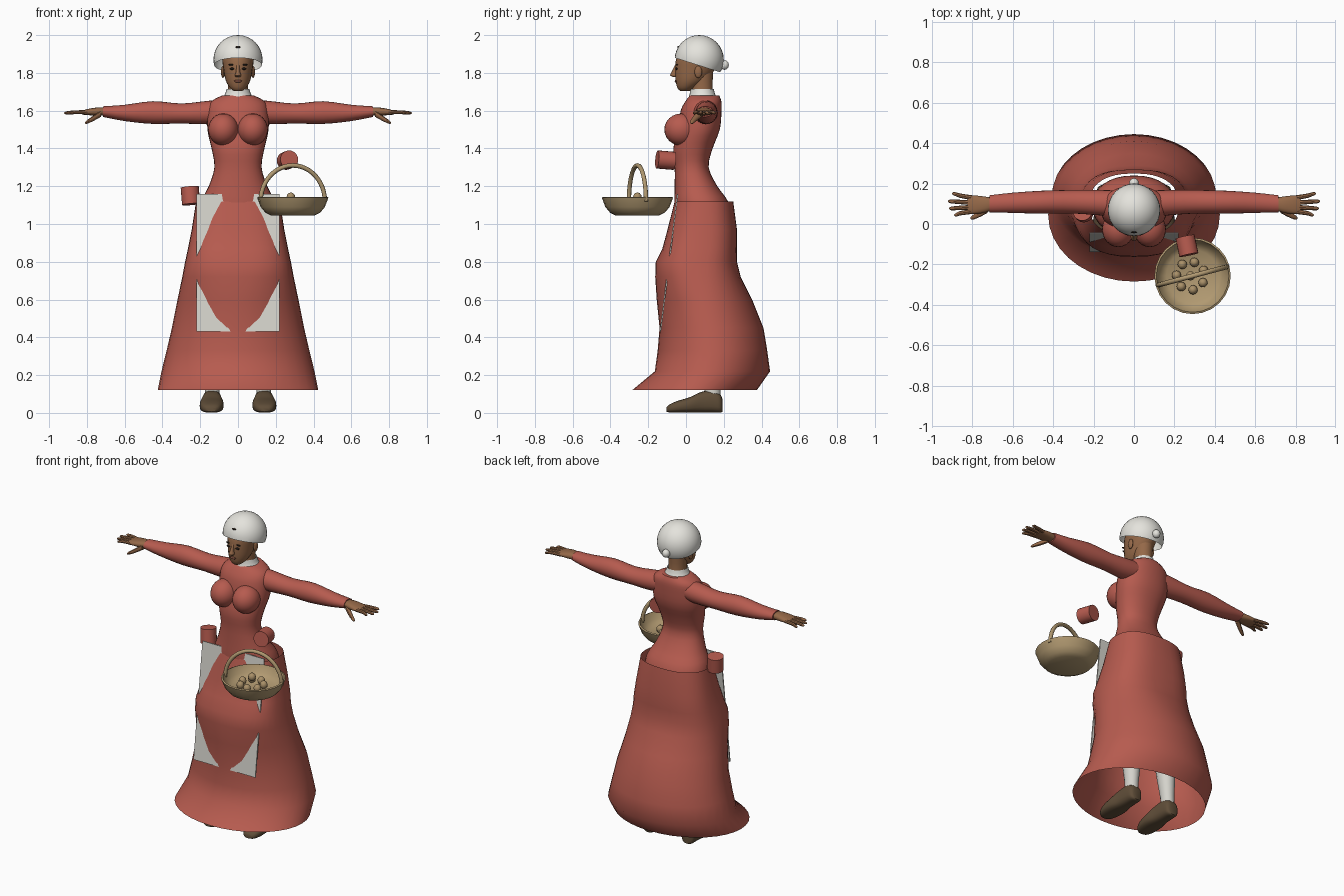
import bpy, bmesh, math
from mathutils import Vector

if "Cube" in bpy.data.objects:
    bpy.data.objects.remove(bpy.data.objects["Cube"], do_unlink=True)


def material(name, *rgb):
    m = bpy.data.materials.new(name)
    m.use_nodes = True
    m.diffuse_color = (*rgb, 1)
    m.node_tree.nodes["Principled BSDF"].inputs["Base Color"].default_value = (*rgb, 1)
    return m


red = material("red cloth", .47, .105, .078)
white = material("white linen", .78, .77, .72)
grey = material("pale apron", .66, .65, .6)
skin = material("brown skin", .3, .14, .065)
lip = material("dark lips", .2, .07, .045)
dark = material("near black", .02, .014, .01)
leather = material("shoe leather", .115, .075, .04)
straw = material("straw", .44, .32, .165)
egg = material("tan egg", .4, .28, .14)


def finish(bm, name, mat, mirror=False, angle=40):
    """Turn a bmesh into a smooth shaded object, mirrored across x if wanted."""
    bmesh.ops.recalc_face_normals(bm, faces=bm.faces)
    mesh = bpy.data.meshes.new(name)
    bm.to_mesh(mesh)
    bm.free()
    mesh.materials.append(mat)
    mesh.shade_smooth()
    mesh.set_sharp_from_angle(angle=math.radians(angle))
    obj = bpy.data.objects.new(name, mesh)
    bpy.context.collection.objects.link(obj)
    if mirror:
        obj.modifiers.new("Mirror", 'MIRROR').use_mirror_merge = False
    return obj


def spline(rings, steps):
    """Catmull-Rom resampling of a list of ring tuples."""
    out = []
    for i in range(len(rings) - 1):
        a, b, c, d = (rings[max(0, min(len(rings) - 1, i + k))] for k in (-1, 0, 1, 2))
        for s in range(steps):
            t = s / steps
            out.append([q + t / 2 * (r - p + t * (2 * p - 5 * q + 4 * r - w + t * (3 * (q - r) + w - p)))
                        for p, q, r, w in zip(a, b, c, d)])
    return out + [rings[-1]]


def loft(name, rings, mat, axis='z', n=2, segs=24, steps=3, caps=True, mirror=False, angle=40):
    """Skin superellipse rings (position, centre u, centre v, radius u, radius v[, power])."""
    bm = bmesh.new()
    loops = []
    for ring in spline(rings, steps):
        t, u, v, ru, rv = ring[:5]
        power = 2 / (ring[5] if len(ring) > 5 else n)
        loop = []
        for k in range(segs):
            a = math.tau * k / segs
            c, s = math.cos(a), math.sin(a)
            p = u + ru * math.copysign(abs(c) ** power, c)
            q = v + rv * math.copysign(abs(s) ** power, s)
            loop.append(bm.verts.new({'x': (t, p, q), 'y': (p, t, q), 'z': (p, q, t)}[axis]))
        loops.append(loop)
    for low, high in zip(loops, loops[1:]):
        for k in range(segs):
            j = (k + 1) % segs
            bm.faces.new((low[k], low[j], high[j], high[k]))
    if caps:
        bm.faces.new(loops[0])
        bm.faces.new(loops[-1])
    return finish(bm, name, mat, mirror, angle)


def ball(name, centre, radii, mat, mirror=False, cut=None, segs=16):
    """Ellipsoid, optionally cut by a plane given as (point, normal)."""
    bm = bmesh.new()
    bmesh.ops.create_uvsphere(bm, u_segments=segs, v_segments=segs // 2, radius=1)
    bmesh.ops.scale(bm, vec=radii, verts=bm.verts)
    bmesh.ops.translate(bm, vec=centre, verts=bm.verts)
    if cut:
        bmesh.ops.bisect_plane(bm, geom=bm.verts[:] + bm.edges[:] + bm.faces[:],
                               plane_co=cut[0], plane_no=Vector(cut[1]).normalized(), clear_inner=True)
    return finish(bm, name, mat, mirror)


# Skirt: open tube given by height, half width, front, back, power
skirt = [(.12, .425, -.285, .375, 2), (.22, .405, -.165, .445, 2), (.33, .378, -.15, .43, 2),
         (.45, .35, -.14, .41, 2), (.6, .32, -.155, .35, 2), (.72, .295, -.163, .29, 2.4),
         (.8, .28, -.16, .27, 2.6), (.87, .265, -.125, .27, 2.7), (.97, .245, -.098, .27, 2.6),
         (1.12, .222, -.06, .25, 2.4)]
loft("skirt", [(z, 0, (f + b) / 2, w, (b - f) / 2, n) for z, w, f, b, n in skirt],
     red, segs=36, steps=1, caps=False, angle=60)

# Apron: flat leaning panel partly sunk in the skirt
bpy.ops.mesh.primitive_cube_add(size=1, location=(0, -.09, .795), rotation=(-.124, 0, 0))
apron = bpy.context.object
apron.name = "apron"
apron.scale = (.44, .007, .735)
apron.data.materials.append(grey)

# Bodice, bust and sleeves
loft("bodice", [(.8, 0, .08, .1, .08), (.9, 0, .08, .19, .14), (1.02, 0, .09, .205, .15),
                (1.12, 0, .08, .195, .142), (1.2, 0, .053, .155, .113), (1.3, 0, .03, .125, .09),
                (1.4, 0, .037, .14, .104), (1.5, 0, .067, .162, .112), (1.6, 0, .08, .16, .108),
                (1.65, 0, .092, .14, .095), (1.68, 0, .098, .085, .078)], red, n=2.2, segs=32)
ball("bust", (.078, -.025, 1.5), (.08, .09, .085), red, mirror=True, segs=24)
loft("sleeve", [(.06, .1, 1.6, .065, .06), (.16, .105, 1.59, .063, .062), (.3, .11, 1.585, .058, .053),
                (.45, .108, 1.59, .057, .06), (.6, .105, 1.588, .05, .043), (.715, .1, 1.595, .042, .028)],
     red, axis='x', mirror=True)

# Hands
loft("hand", [(.69, .1, 1.595, .028, .02), (.74, .096, 1.595, .04, .022),
              (.79, .095, 1.593, .046, .017), (.825, .095, 1.59, .043, .011)],
     skin, axis='x', n=2.4, segs=16, mirror=True)
for i, (tip, base_y, tip_y) in enumerate([(.9, .13, .15), (.92, .106, .112), (.915, .083, .077), (.89, .062, .045)]):
    loft("finger_%d" % (i + 1), [(.8, base_y, 1.591, .012, .011), (.86, (base_y + tip_y) / 2, 1.592, .011, .01),
                                 (tip - .01, tip_y, 1.588, .009, .008), (tip, tip_y, 1.587, .003, .003)],
         skin, axis='x', segs=8, steps=2, mirror=True)
loft("thumb", [(.725, .075, 1.585, .02, .018), (.765, .05, 1.56, .016, .015), (.8, .032, 1.54, .011, .01),
               (.81, .03, 1.535, .003, .003)], skin, axis='x', segs=10, mirror=True)

# Neck, collar and head
loft("neck", [(1.64, 0, .09, .06, .065), (1.72, 0, .085, .053, .056), (1.82, 0, .085, .055, .06)], skin)
loft("collar", [(1.66, 0, .09, .088, .08), (1.685, 0, .087, .07, .068), (1.715, 0, .085, .06, .062)],
     white, caps=False)
loft("head", [(1.703, 0, -.005, .02, .025), (1.72, 0, 0, .042, .045), (1.76, 0, .025, .065, .08),
              (1.82, 0, .048, .077, .106), (1.88, 0, .062, .084, .112), (1.94, 0, .07, .075, .085),
              (1.975, 0, .07, .03, .03)], skin)
loft("nose", [(1.778, 0, -.058, .011, .01), (1.787, 0, -.064, .017, .02), (1.805, 0, -.06, .011, .016),
              (1.845, 0, -.048, .008, .009)], skin, segs=12)
ball("ear", (.08, .065, 1.805), (.01, .02, .032), skin, mirror=True)
ball("eye", (.031, -.05, 1.822), (.014, .006, .006), dark, mirror=True)
ball("eyebrow", (.034, -.0475, 1.843), (.019, .005, .004), dark, mirror=True)
ball("mouth", (0, -.053, 1.756), (.022, .007, .007), lip)

# Cap with its small knot and pin
ball("cap", (0, .07, 1.87), (.13, .13, .13), white, cut=((0, -.06, 1.88), (0, .07, .22)), segs=32)
ball("cap_knot", (0, .203, 1.842), (.024, .024, .026), white)
ball("cap_pin", (0, -.041, 1.937), (.014, .005, .006), dark)

# Stockings and shoes
loft("stocking", [(.07, .138, .14, .04, .045), (.14, .136, .14, .04, .043), (.32, .13, .13, .055, .06),
                  (.5, .125, .11, .053, .056), (.85, .105, .08, .085, .09)], grey, segs=16, mirror=True)
loft("shoe", [(-.102, .142, .018, .025, .012), (-.085, .142, .024, .045, .022), (-.04, .141, .033, .06, .032),
              (.02, .139, .042, .063, .041), (.08, .138, .056, .053, .055), (.14, .138, .06, .048, .058),
              (.18, .138, .05, .042, .049), (.192, .138, .04, .025, .035)],
     leather, axis='y', n=2.8, segs=20, mirror=True)

# Loose cloth cuffs
for name, centre, direction in [("left_cuff", (.262, -.108, 1.338), (.2, -.95, .08)),
                                ("right_cuff", (-.252, .06, 1.15), (-.08, .1, 1))]:
    cuff = loft(name, [(-.046, 0, 0, .048, .048), (.046, 0, 0, .048, .048)], red, segs=20, steps=1)
    cuff.location = centre
    cuff.rotation_euler = Vector(direction).to_track_quat('Z', 'Y').to_euler()

# Basket, handle and eggs
bx, by, rim = .29, -.257, 1.14
bowl = [(1.045, .115), (1.06, .145), (1.09, .17), (rim, .189), (rim + .004, .18), (1.1, .162), (1.075, .13)]
loft("basket", [(z, bx, by, r, r) for z, r in bowl], straw, segs=24, steps=1)
curve = bpy.data.curves.new("basket_handle", 'CURVE')
curve.dimensions = '3D'
curve.bevel_depth = .012
curve.bevel_resolution = 2
curve.use_fill_caps = True
line = curve.splines.new('POLY')
line.points.add(24)
for k, point in enumerate(line.points):
    a = math.pi * k / 24
    reach = .176 * math.cos(a)
    point.co = (bx + reach * math.cos(.26), by + reach * math.sin(.26), rim - .02 + .19 * math.sin(a), 1)
curve.materials.append(straw)
bpy.context.collection.objects.link(bpy.data.objects.new("basket_handle", curve))
for k in range(8):
    a = math.tau * k / 7 + .4
    r = .07 if k < 7 else 0
    ball("egg_%d" % (k + 1), (bx - .01 + r * math.cos(a), by + r * math.sin(a), 1.098 if r else 1.142),
         (.023, .023, .025), egg, segs=12)
